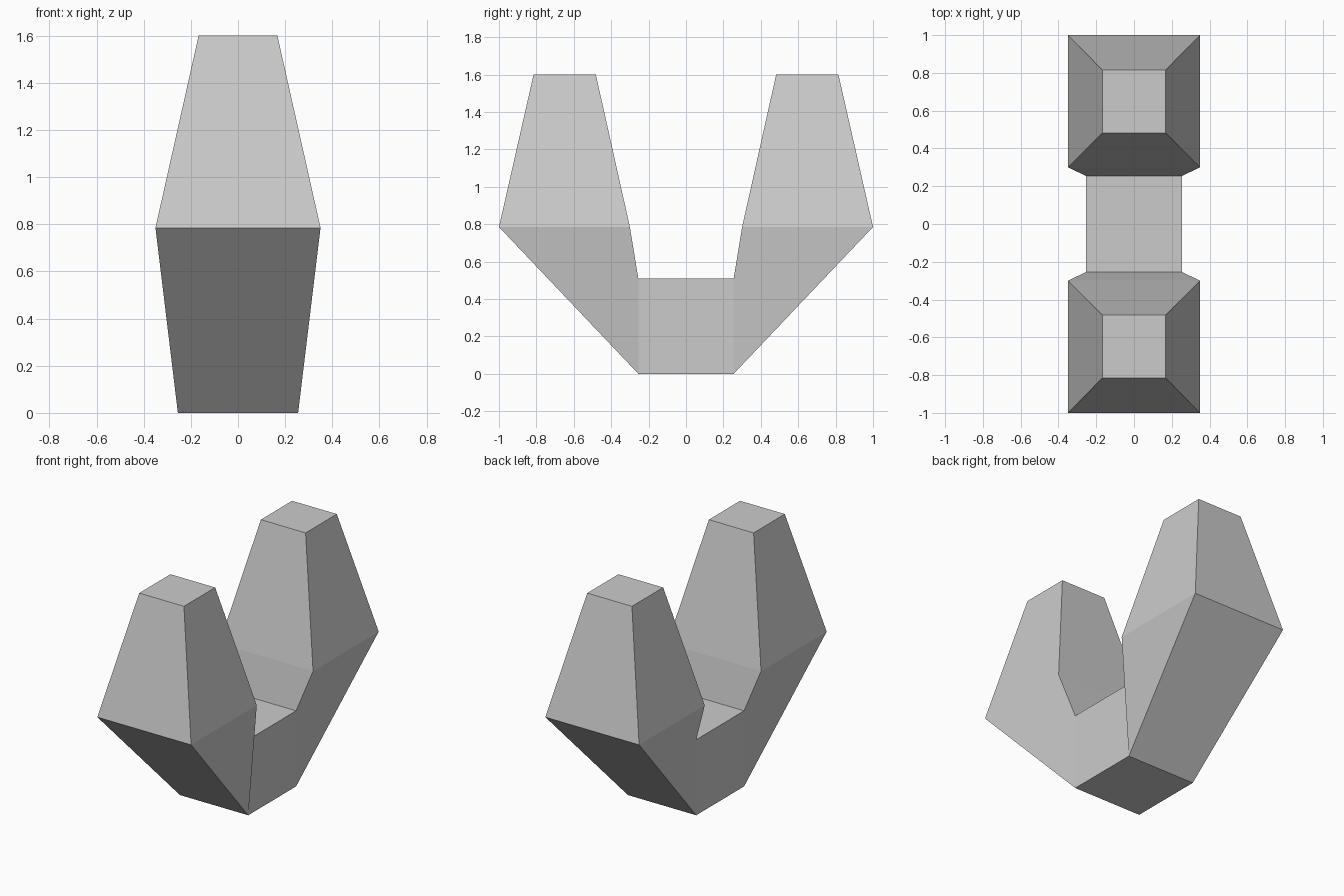
import bpy
import bmesh

if "Cube" in bpy.data.objects:
    bpy.data.objects.remove(bpy.data.objects["Cube"])

# Half profile from the block out to the arm tip:
# (half width x, outer/lower edge (y, z), inner/upper edge (y, z))
half = [
    (0.255, (0.255, 0.0), (0.255, 0.51)),   # end of the central block
    (0.35, (1.0, 0.785), (0.30, 0.785)),    # widest ring of the arm
    (0.167, (0.815, 1.6), (0.482, 1.6)),    # flat tip
]


def section(bm, data, side):
    """Rectangular section: two lower/outer corners, two upper/inner corners."""
    w, (yo, zo), (yi, zi) = data
    pts = [(-w, yo, zo), (w, yo, zo), (w, yi, zi), (-w, yi, zi)]
    return [bm.verts.new((x, side * y, z)) for x, y, z in pts]


bm = bmesh.new()

# Sections from the front tip, through the block, to the back tip
rings = [section(bm, d, -1) for d in reversed(half)]
rings += [section(bm, d, 1) for d in half]

# Skin with quads; start corner fixes how the slightly twisted sides fold
for n, (a, b) in enumerate(zip(rings, rings[1:])):
    for i in range(4):
        j = (i + 1) % 4
        quad = [a[j], a[i], b[i], b[j]]
        if n >= 3:
            quad = quad[1:] + quad[:1]
        bm.faces.new(quad)

# Flat tips
bm.faces.new(rings[0])
bm.faces.new(rings[-1][::-1])

mesh = bpy.data.meshes.new("two_armed_cradle")
bm.to_mesh(mesh)
bm.free()
obj = bpy.data.objects.new("two_armed_cradle", mesh)
bpy.context.collection.objects.link(obj)
